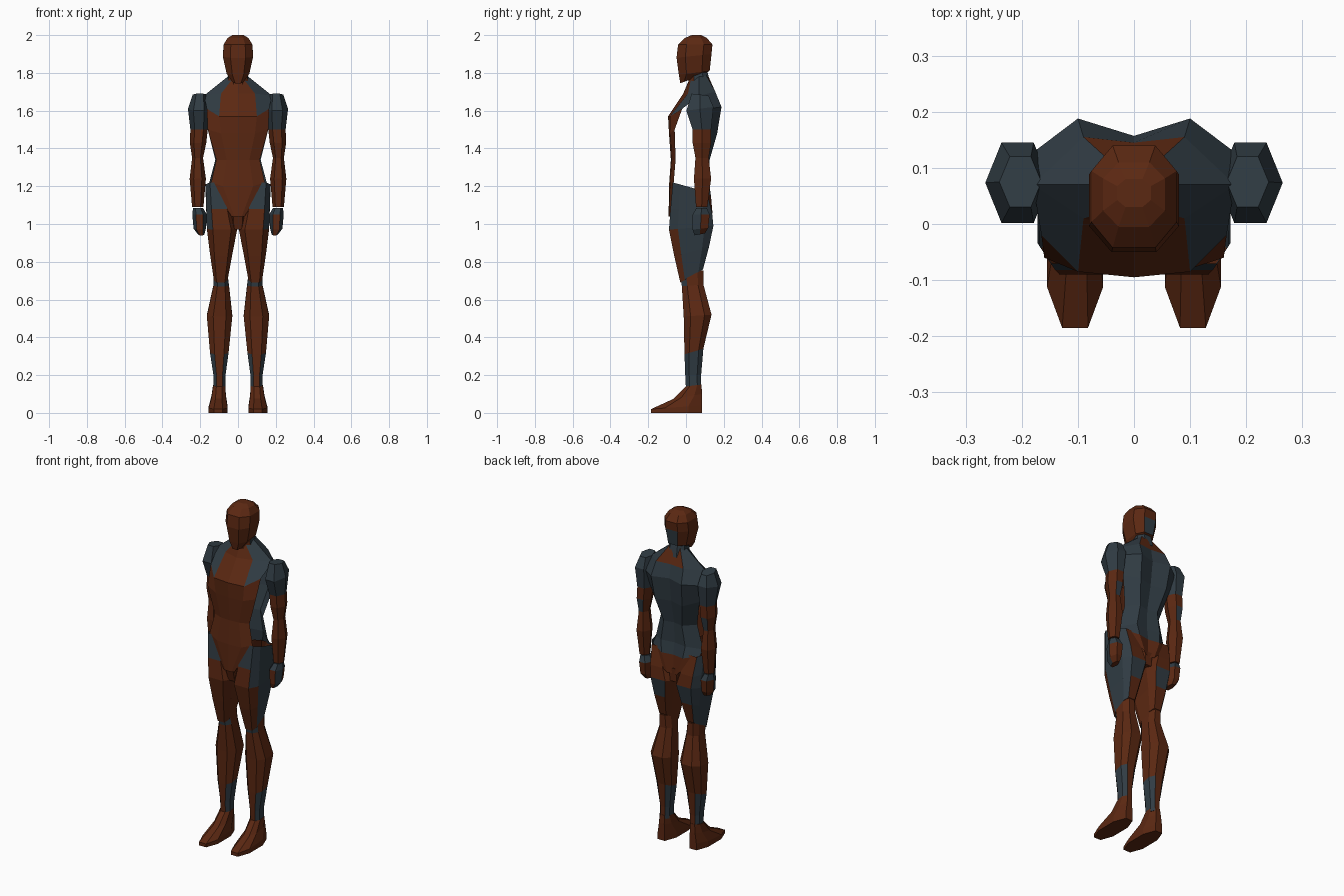
import bpy, bmesh

def material(name, rgb):
    m = bpy.data.materials.new(name)
    m.diffuse_color = (*rgb, 1)
    return m

MATS = [material("rust brown", (0.105, 0.021, 0.006)),
        material("dark slate", (0.030, 0.045, 0.057))]

def finish(name, bm, rule, mirror=False, fix=True):
    """Turn a bmesh into an object; rule(centre, normal) is true where slate."""
    if fix:
        bmesh.ops.recalc_face_normals(bm, faces=bm.faces)
    bm.normal_update()
    for f in bm.faces:
        f.material_index = int(bool(rule(f.calc_center_median(), f.normal)))
    me = bpy.data.meshes.new(name)
    bm.to_mesh(me)
    bm.free()
    for m in MATS:
        me.materials.append(m)
    ob = bpy.data.objects.new(name, me)
    bpy.context.collection.objects.link(ob)
    if mirror:
        ob.modifiers.new("mirror", 'MIRROR').use_mirror_merge = False
    return ob

def octagon(c):
    k = 1 - 2 * c
    return [(-k, -1), (k, -1), (1, -k), (1, k), (k, 1), (-k, 1), (-1, k), (-1, -k)]

HEXAGON = [(-.5, -1), (.5, -1), (1, 0), (.5, 1), (-.5, 1), (-1, 0)]

def loft(name, shape, rings, rule, mirror=False, caps=(True, True)):
    """Skin rings given as x0, x1, y0, y1, z at front, z at back."""
    bm = bmesh.new()
    loops = []
    for x0, x1, y0, y1, zf, zb in rings:
        loops.append([bm.verts.new(((x0 + x1) / 2 + u * (x1 - x0) / 2,
                                    (y0 + y1) / 2 + v * (y1 - y0) / 2,
                                    zf + (zb - zf) * (v + 1) / 2)) for u, v in shape])
    n = len(shape)
    for a, b in zip(loops, loops[1:]):
        for i in range(n):
            bm.faces.new((a[i], a[(i + 1) % n], b[(i + 1) % n], b[i]))
    if caps[0]:
        bm.faces.new(loops[0])
    if caps[1]:
        bm.faces.new(loops[-1])
    return finish(name, bm, rule, mirror)

def shell(name, rows, rule, back=False):
    """Open torso plate; rows hold z, centre y, inner x, y, outer x, y, outer z."""
    bm = bmesh.new()
    grid = []
    for z, yc, xi, yi, xo, yo, zo in rows:
        pts = [(-xo, yo, zo), (-xi, yi, z), (0, yc, z), (xi, yi, z), (xo, yo, zo)]
        grid.append([bm.verts.new(p) for p in pts])
    for a, b in zip(grid, grid[1:]):
        for i in range(4):
            q = (b[i], b[i + 1], a[i + 1], a[i])
            bm.faces.new(q[::-1] if back else q)
    return finish(name, bm, rule, fix=False)

# Head and neck
loft("head", octagon(.25), [
    (-.03, .03, -.03, .05, 1.745, 1.775),
    (-.06, .06, -.038, .125, 1.79, 1.81),
    (-.08, .08, -.05, .135, 1.88, 1.90),
    (-.076, .076, -.042, .14, 1.95, 1.95),
    (-.055, .055, -.005, .11, 1.985, 1.985),
    (-.03, .03, .03, .08, 2.0, 2.0)],
    lambda c, n: n.y > .8 and c.z < 1.88)
loft("neck", octagon(.27), [
    (-.058, .058, .01, .13, 1.69, 1.74),
    (-.048, .048, .015, .11, 1.80, 1.82)],
    lambda c, n: n.y > -.5)

# Torso: a front and a back plate joined at the shoulders, open at the flanks
shell("torso_front", [
    (1.76, .015, .035, .025, .055, .07, 1.78),
    (1.69, -.015, .09, .01, .18, .07, 1.68),
    (1.57, -.095, .10, -.085, .165, -.02, 1.61),
    (1.48, -.09, .09, -.083, .16, -.06, 1.50),
    (1.34, -.08, .06, -.076, .115, -.055, 1.34),
    (1.20, -.09, .08, -.085, .142, -.065, 1.22),
    (1.04, -.092, .02, -.09, .035, -.085, 1.04)],
    lambda c, n: abs(c.x) > .085 and c.z > 1.6)
shell("torso_back", [
    (1.79, .115, .035, .105, .055, .07, 1.78),
    (1.70, .145, .09, .155, .18, .07, 1.68),
    (1.62, .157, .10, .188, .19, .12, 1.61),
    (1.48, .140, .09, .165, .16, .10, 1.50),
    (1.34, .112, .06, .125, .12, .065, 1.34),
    (1.22, .110, .08, .122, .157, .06, 1.20),
    (1.15, .120, .07, .132, .155, .09, 1.17),
    (1.04, .120, .03, .135, .05, .14, 1.06)],
    lambda c, n: (1.18 < c.z < 1.42) or (c.z > 1.64 and abs(c.x) > .06)
    or (1.42 < c.z < 1.7 and (abs(c.x) > .1 or (abs(c.x) < .06 and c.z > 1.52))), back=True)
loft("crotch", octagon(.15), [
    (-.03, .03, -.06, .12, .97, .99),
    (-.036, .036, -.085, .125, 1.05, 1.07)], lambda c, n: False)

# Arms
loft("arm", HEXAGON, [
    (.165, .24, .03, .12, 1.69, 1.68),
    (.150, .265, .002, .145, 1.60, 1.62),
    (.160, .252, .035, .133, 1.50, 1.50),
    (.168, .255, .035, .133, 1.43, 1.43),
    (.185, .243, .05, .12, 1.35, 1.35),
    (.170, .256, .042, .133, 1.24, 1.24),
    (.183, .243, .053, .113, 1.09, 1.09)],
    lambda c, n: c.z > 1.5 or (n.y > .6 and 1.36 < c.z < 1.45), mirror=True)
loft("hand", HEXAGON, [
    (.185, .238, .055, .11, 1.085, 1.085),
    (.165, .242, .035, .125, 1.05, 1.05),
    (.170, .235, .035, .118, .97, .98),
    (.178, .212, .045, .10, .94, .95)],
    lambda c, n: c.z > 1.05 or (abs(n.x) > .3 and n.y < 0), mirror=True)

# Thighs, open at the hip
loft("thigh", octagon(.2), [
    (.055, .172, -.07, .11, 1.22, 1.17),
    (.03, .168, -.082, .138, 1.08, 1.06),
    (.004, .165, -.09, .145, .97, .99),
    (.03, .148, -.062, .122, .83, .88),
    (.055, .128, -.03, .09, .69, .76)],
    lambda c, n: (n.x > .35 and (n.y > -.4 or c.z > 1.0)) or (n.y < -.8 and c.z > 1.05)
    or (n.y > .8 and .9 < c.z < 1.02), mirror=True, caps=(False, True))

# Knees and shins
loft("shin", octagon(.25), [
    (.057, .128, -.032, .092, .735, .755),
    (.048, .130, -.022, .092, .67, .68),
    (.030, .165, -.012, .135, .51, .52),
    (.050, .148, -.008, .092, .31, .34),
    (.066, .130, -.004, .08, .20, .20),
    (.068, .130, .0, .08, .12, .13)],
    lambda c, n: (c.z > .67 and n.y < -.3) or (c.z < .32 and abs(n.x) > .4), mirror=True)

# Feet
loft("foot", octagon(.27), [
    (.067, .132, -.002, .082, .14, .15),
    (.064, .140, -.065, .085, .075, .10),
    (.055, .155, -.185, .085, .02, .04),
    (.055, .155, -.185, .085, .0, .0)], lambda c, n: False, mirror=True)
